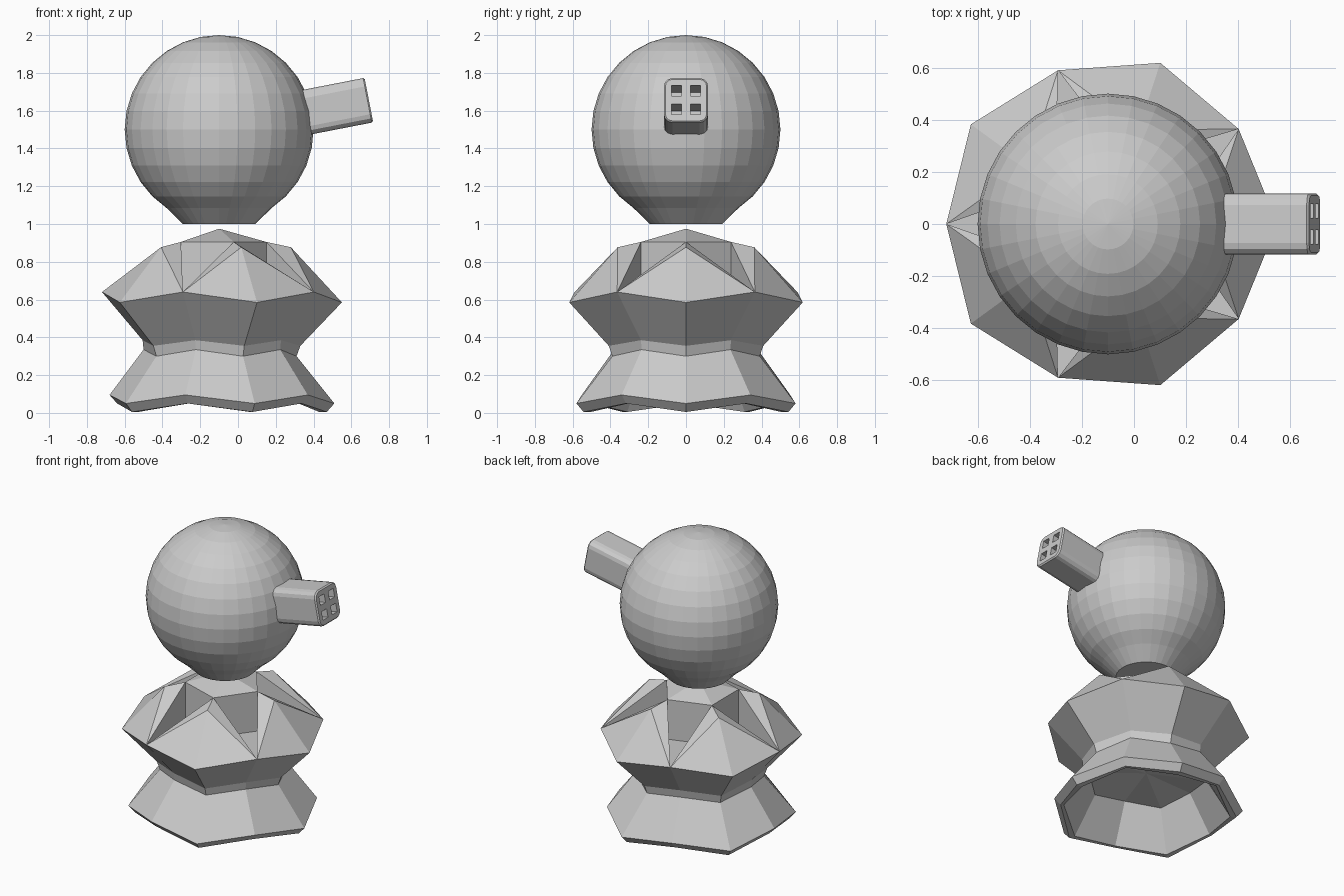
import bpy, bmesh
from math import sin, cos, radians
from mathutils import Matrix, Vector

if "Cube" in bpy.data.objects:
    bpy.data.objects.remove(bpy.data.objects["Cube"])

CX = -0.1  # body axis


def make_object(name, bm):
    bmesh.ops.recalc_face_normals(bm, faces=bm.faces)
    mesh = bpy.data.meshes.new(name)
    bm.to_mesh(mesh)
    bm.free()
    ob = bpy.data.objects.new(name, mesh)
    bpy.context.collection.objects.link(ob)
    return ob


def polar(bm, r, deg, z):
    a = radians(deg)
    return bm.verts.new((CX + r * cos(a), r * sin(a), z))


# Body: ten-sided zigzag robe, rings given as (even r, even z, odd r, odd z)
bm = bmesh.new()
rings = []
for re, ze, ro, zo in [
    (0.38, 0.26, 0.36, 0.29),    # hollow underside
    (0.53, 0.005, 0.52, 0.05),   # inner rim
    (0.57, 0.005, 0.54, 0.05),   # outer rim
    (0.61, 0.05, 0.58, 0.095),   # hem
    (0.41, 0.30, 0.40, 0.335),   # waist
    (0.43, 0.355, 0.405, 0.385),
    (0.65, 0.585, 0.62, 0.64),   # shoulders
]:
    rings.append([polar(bm, ro, 36 * i, zo) if i % 2 else polar(bm, re, 36 * i, ze)
                  for i in range(10)])
for lo, hi in zip(rings, rings[1:]):
    for i in range(10):
        j = (i + 1) % 10
        bm.faces.new((lo[i], lo[j], hi[j], hi[i]))
floor = polar(bm, 0, 0, 0.30)
for i in range(10):
    bm.faces.new((floor, rings[0][(i + 1) % 10], rings[0][i]))

# Collar: five petals around a five-sided core, with notches between them
rim = rings[-1]
tip = [polar(bm, 0.38, 72 * k, 0.877) for k in range(5)]
core = [polar(bm, 0.25, 72 * k, 0.905) for k in range(5)]
base = [polar(bm, 0.25, 72 * k, 0.63) for k in range(5)]
peak = polar(bm, 0, 0, 0.975)
for k in range(5):
    n = (k + 1) % 5
    before, mid, after = rim[2 * k - 1], rim[2 * k], rim[2 * k + 1]
    bm.faces.new((before, mid, tip[k]))
    bm.faces.new((mid, after, tip[k]))
    for odd in (before, after):
        bm.faces.new((tip[k], odd, core[k]))
        bm.faces.new((core[k], odd, base[k]))
    bm.faces.new((base[k], after, base[n]))
    bm.faces.new((base[k], base[n], core[n], core[k]))
    bm.faces.new((core[k], core[n], peak))
make_object("robe_body", bm)

# Head: sphere with a flattened neck end
bm = bmesh.new()
bmesh.ops.create_uvsphere(bm, u_segments=32, v_segments=16, radius=0.5,
                          matrix=Matrix.Translation((CX, 0, 1.5)))
for v in bm.verts:
    if v.co.z < 1.05:
        v.co.z = 1.0
make_object("head", bm)

# Snout: rounded square tube tilted upward
L = 0.45
pose = Matrix.Translation((0.693, 0, 1.656)) @ Matrix.Rotation(radians(-11), 4, 'Y')


def box(bm, size, centre):
    return bmesh.ops.create_cube(
        bm, size=1, matrix=Matrix.Translation(centre) @ Matrix.Diagonal((*size, 1)))


bm = bmesh.new()
box(bm, (L, 0.235, 0.24), (-L / 2, 0, 0))
long_edges = [e for e in bm.edges
              if abs(e.verts[0].co.x - e.verts[1].co.x) > 0.1]
bmesh.ops.bevel(bm, geom=long_edges, offset=0.045, segments=3, profile=0.5,
                affect='EDGES')
end_edges = [e for e in bm.edges if all(abs(v.co.x) < 1e-4 for v in e.verts)]
bmesh.ops.bevel(bm, geom=end_edges, offset=0.008, segments=1, affect='EDGES')
bm.transform(pose)
snout = make_object("snout", bm)

# Four square holes in the snout end
bm = bmesh.new()
for y in (-0.05, 0.05):
    for z in (-0.05, 0.05):
        box(bm, (0.3, 0.055, 0.058), (-0.05, y, z))
bm.transform(pose)
cutter = make_object("hole_cutter", bm)
cutter.hide_render = True
cutter.hide_viewport = False
cutter.display_type = 'WIRE'
mod = snout.modifiers.new("holes", 'BOOLEAN')
mod.object = cutter
mod.operation = 'DIFFERENCE'
mod.solver = 'EXACT'
